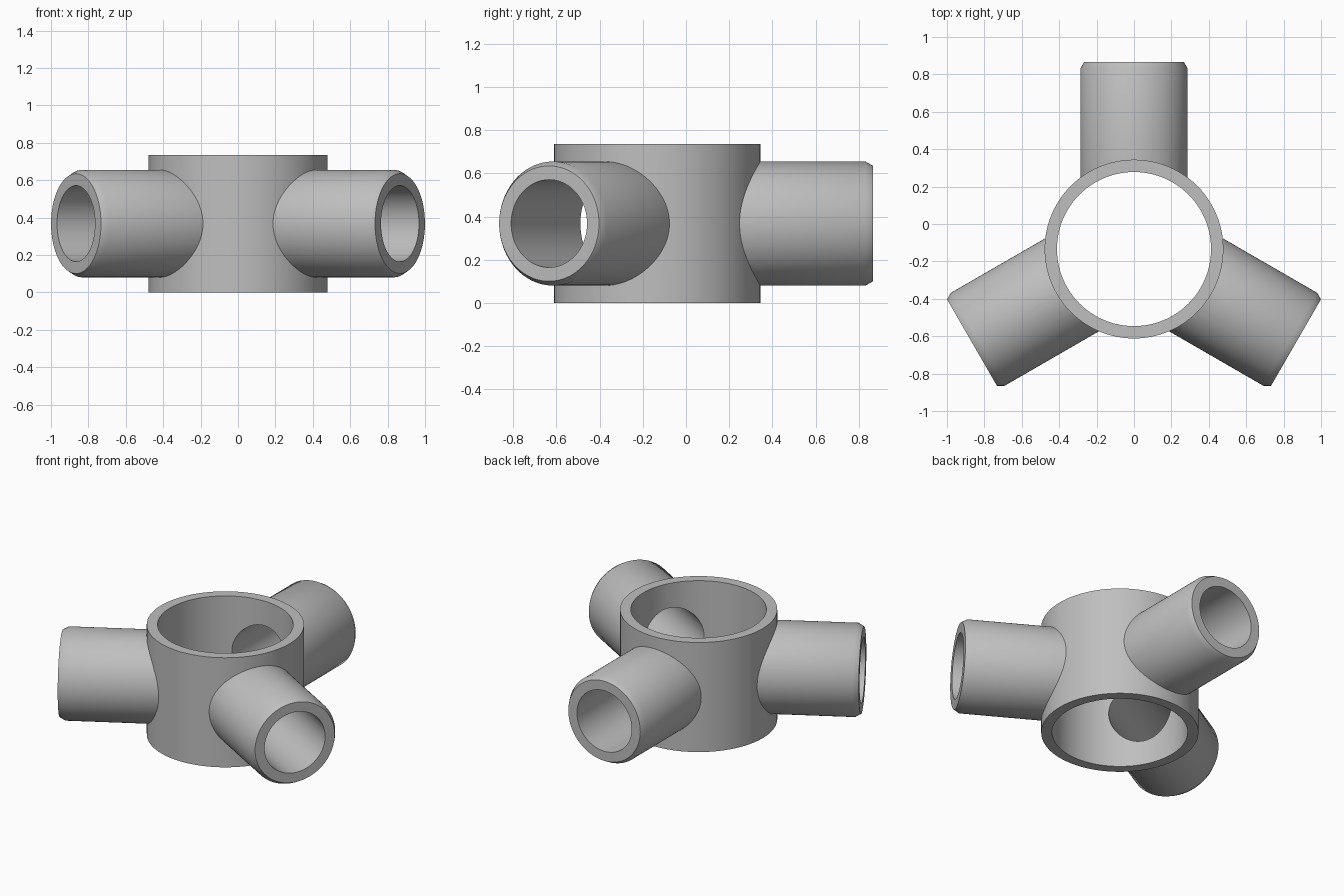
import bpy
import bmesh
from math import radians
from mathutils import Matrix, Vector

cube = bpy.data.objects.get("Cube")
if cube:
    bpy.data.objects.remove(cube, do_unlink=True)

SEGMENTS = 96
CENTRE = Vector((0, -0.134, 0))
HEIGHT = 0.735
ARM_ANGLES = (90, 210, 330)

grey = bpy.data.materials.new("plain grey")
grey.use_nodes = True
colour = (0.52, 0.52, 0.52, 1)
grey.diffuse_color = colour
grey.node_tree.nodes["Principled BSDF"].inputs["Base Color"].default_value = colour


def turned(name, profile, matrix):
    """Closed solid of revolution around local z from (radius, z) points."""
    bm = bmesh.new()
    rings = []
    for radius, z in profile:
        ring = bmesh.ops.create_circle(bm, segments=SEGMENTS, radius=radius,
                                       matrix=Matrix.Translation((0, 0, z)))
        rings.append(ring["verts"])
    for low, high in zip(rings, rings[1:]):
        for i in range(SEGMENTS):
            j = (i + 1) % SEGMENTS
            bm.faces.new((low[i], low[j], high[j], high[i]))
    bm.faces.new(rings[0])
    bm.faces.new(rings[-1])
    bmesh.ops.recalc_face_normals(bm, faces=bm.faces)
    bm.transform(matrix)
    mesh = bpy.data.meshes.new(name)
    bm.to_mesh(mesh)
    bm.free()
    mesh.materials.append(grey)
    obj = bpy.data.objects.new(name, mesh)
    bpy.context.collection.objects.link(obj)
    return obj


def combine(target, other, operation):
    """Apply a boolean and discard the helper."""
    mod = target.modifiers.new(operation.lower(), "BOOLEAN")
    mod.operation = operation
    mod.solver = "EXACT"
    mod.object = other
    bpy.context.view_layer.objects.active = target
    bpy.ops.object.modifier_apply(modifier=mod.name)
    bpy.data.objects.remove(other, do_unlink=True)


def arm_matrix(angle):
    """Point local z outwards from the hub at mid height."""
    return (Matrix.Translation(CENTRE + Vector((0, 0, HEIGHT / 2)))
            @ Matrix.Rotation(radians(angle), 4, "Z")
            @ Matrix.Rotation(radians(90), 4, "Y"))


# Central hub
hub = turned("hub_with_three_sockets", [(0.478, 0), (0.478, HEIGHT)],
             Matrix.Translation(CENTRE))

# Three chamfered arms
for angle in ARM_ANGLES:
    arm = turned("arm", [(0.287, 0.2), (0.287, 0.965), (0.267, 1.0)], arm_matrix(angle))
    combine(hub, arm, "UNION")

# Vertical bore through the hub
core = turned("hub_bore", [(0.412, -0.1), (0.412, HEIGHT + 0.1)],
              Matrix.Translation(CENTRE))
combine(hub, core, "DIFFERENCE")

# Bore along each arm into the hub
for angle in ARM_ANGLES:
    bore = turned("arm_bore", [(0.203, 0.2), (0.203, 1.1)], arm_matrix(angle))
    combine(hub, bore, "DIFFERENCE")

# Smooth walls with crisp rims
bpy.ops.object.select_all(action="DESELECT")
hub.select_set(True)
bpy.context.view_layer.objects.active = hub
bpy.ops.object.shade_smooth_by_angle(angle=radians(35))
